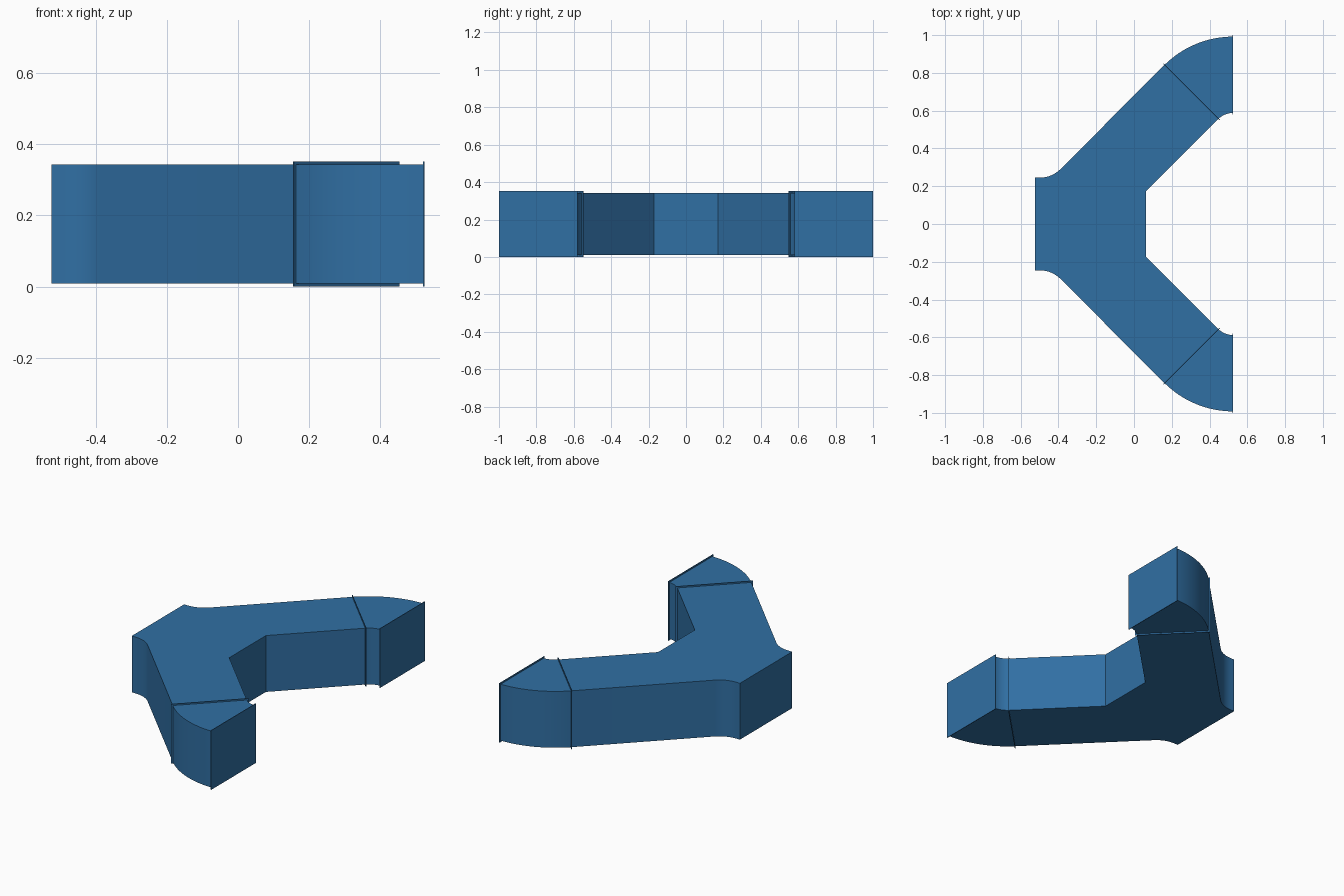
import bpy, bmesh
from math import radians, sin, cos, sqrt

if "Cube" in bpy.data.objects:
    bpy.data.objects.remove(bpy.data.objects["Cube"])

Z0, Z1 = 0.009, 0.343          # duct wall bottom and top
LIP, LIP_T = 0.0085, 0.004     # flange overhang and thickness
END_X = 0.525
CY, R_IN = 0.476, 0.112        # elbow bend centre and inner radius
R_OUT = R_IN + 0.404

blue = bpy.data.materials.new("duct_blue")
blue.diffuse_color = (0.03, 0.16, 0.37, 1)
blue.use_nodes = True
blue.node_tree.nodes["Principled BSDF"].inputs["Base Color"].default_value = blue.diffuse_color


def arc(cx, cy, r, a0, a1, n):
    return [(cx + r * cos(radians(a0 + (a1 - a0) * i / n)),
             cy + r * sin(radians(a0 + (a1 - a0) * i / n))) for i in range(n + 1)]


def flip(pts):
    return [(x, -y) for x, y in reversed(pts)]


def prism(name, pts, z0, z1):
    """Extrude a plan outline from z0 to z1."""
    bm = bmesh.new()
    face = bm.faces.new([bm.verts.new((x, y, z0)) for x, y in pts])
    top = bmesh.ops.extrude_face_region(bm, geom=[face])["geom"]
    bmesh.ops.translate(bm, vec=(0, 0, z1 - z0),
                        verts=[g for g in top if isinstance(g, bmesh.types.BMVert)])
    bmesh.ops.recalc_face_normals(bm, faces=bm.faces)
    me = bpy.data.meshes.new(name)
    bm.to_mesh(me)
    bm.free()
    me.materials.append(blue)
    ob = bpy.data.objects.new(name, me)
    bpy.context.collection.objects.link(ob)
    bpy.context.view_layer.objects.active = ob
    ob.select_set(True)
    bpy.ops.object.shade_smooth_by_angle(angle=radians(30))
    ob.select_set(False)
    return ob


def bend_point(r, a, along=0):
    """Point at radius r and angle a on the elbow, shifted along the airflow."""
    a = radians(a)
    return (END_X + r * cos(a) + along * sin(a), CY + r * sin(a) - along * cos(a))


# Forked branch body: inlet, concave fillet, 45 degree arm, crotch
seam_out, seam_in = bend_point(R_OUT, 135), bend_point(R_IN, 135)
fr = 0.157
fillet = arc(-0.50, 0.245 + fr, fr, -90, -45, 10)
crotch_x = 0.0625
crotch = (crotch_x, seam_in[1] - (seam_in[0] - crotch_x))
upper = [(-0.525, 0.245)] + fillet + [seam_out, seam_in, crotch]
prism("branch_body", upper + flip(upper), Z0, Z1)

# Elbows with a thin flange at each end, on both arms
for side, mirror in (("left", lambda p: p), ("right", flip)):
    outline = (arc(END_X, CY, R_OUT, 135, 90, 16)
               + arc(END_X, CY, R_IN, 90, 135, 16))
    prism(f"elbow_{side}", mirror(outline), Z0, Z1)
    for part, angle, start in (("seam", 135, 0), ("outlet", 90, -LIP_T)):
        rim = [bend_point(R_OUT + LIP, angle, start),
               bend_point(R_OUT + LIP, angle, start + LIP_T),
               bend_point(R_IN - LIP, angle, start + LIP_T),
               bend_point(R_IN - LIP, angle, start)]
        prism(f"{part}_flange_{side}", mirror(rim), 0, Z1 + LIP)
